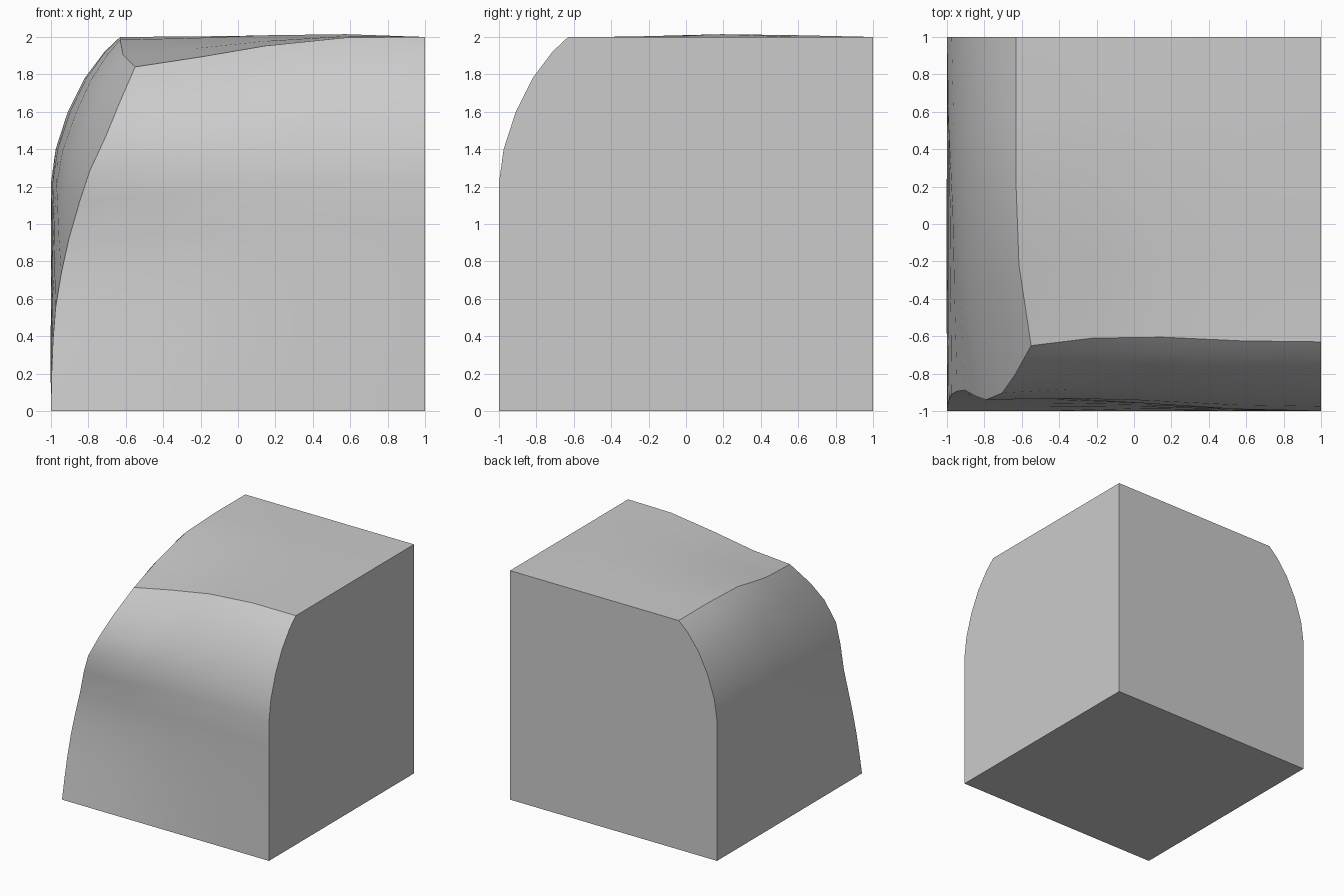
import bpy, bmesh
from mathutils import Vector as V

if "Cube" in bpy.data.objects:
    bpy.data.objects.remove(bpy.data.objects["Cube"])

# Rounded side profile (inset, height), ridge (x, y, z) and the two sagging top edges
PROFILE = [(1, 0), (1, .2), (1, .4), (1, .6), (1, .8), (1, 1), (1, 1.22), (.975, 1.4),
           (.91, 1.6), (.82, 1.78), (.715, 1.92), (.63, 2)]
RIDGE = [V(p) for p in ((-1, -1, 0), (-.995, -.95, .3), (-.97, -.9, .62), (-.91, -.885, .9),
         (-.83, -.93, 1.18), (-.79, -.94, 1.29), (-.71, -.91, 1.46), (-.65, -.83, 1.61),
         (-.55, -.65, 1.84))]
TOP_FRONT = [V(p) for p in ((-.55, -.65, 1.84), (-.22, -.61, 1.89), (.15, -.605, 1.953),
             (.58, -.625, 1.997), (1, -.63, 2))]
TOP_LEFT = [V(p) for p in ((-.55, -.65, 1.84), (-.615, -.22, 1.905), (-.63, .19, 1.985),
            (-.63, .59, 2), (-.63, 1, 2))]
TS = [z / 2 for _, z in PROFILE]


def at_height(path, z):
    for a, b in zip(path, path[1:]):
        if z <= b.z + 1e-6:
            return a.lerp(b, (z - a.z) / (b.z - a.z))
    return path[-1].copy()


def line(a, b, n=4):
    return [V(a).lerp(V(b), i / n) for i in range(n + 1)]


bm = bmesh.new()


def patch(bottom, top, left, right, ts, power):
    """Surface spanning four boundary curves; power sets how fast the left edge fades."""
    n = len(bottom) - 1
    rows = []
    for t, l, r in zip(ts, left, right):
        row = []
        for i in range(n + 1):
            w = (1 - i / n) ** power
            mix = lambda a, b: a * w + b * (1 - w)
            row.append(bm.verts.new(mix(l, r)
                       + (bottom[i] - mix(bottom[0], bottom[-1])) * (1 - t)
                       + (top[i] - mix(top[0], top[-1])) * t))
        rows.append(row)
    for a, b in zip(rows, rows[1:]):
        for i in range(n):
            bm.faces.new((a[i], a[i + 1], b[i + 1], b[i]))


def flat(points):
    bm.faces.new([bm.verts.new(p) for p in points])


ridge = [at_height(RIDGE, RIDGE[-1].z * t) for t in TS]
right_profile = [V((1, -d, z)) for d, z in PROFILE]
back_profile = [V((-d, 1, z)) for d, z in PROFILE]
front_base = line((-1, -1, 0), (1, -1, 0))
left_base = line((-1, -1, 0), (-1, 1, 0))
right_top = line((1, -.63, 2), (1, 1, 2))
back_top = line((-.63, 1, 2), (1, 1, 2))

# Curved front, left and top
patch(front_base, TOP_FRONT, ridge, right_profile, TS, 1.8)
patch(left_base, TOP_LEFT, ridge, back_profile, TS, 1.8)
patch(TOP_FRONT, back_top, TOP_LEFT, right_top, [i / 4 for i in range(5)], 1)

# Flat right, back and underside
flat(right_profile + right_top[1:] + [V((1, 1, 0))])
flat(back_profile + back_top[1:] + [V((1, 1, 0))])
flat(front_base + [V((1, 1, 0))] + left_base[:0:-1])

bmesh.ops.remove_doubles(bm, verts=bm.verts[:], dist=1e-4)
bmesh.ops.recalc_face_normals(bm, faces=bm.faces[:])
mesh = bpy.data.meshes.new("rounded_corner_block")
bm.to_mesh(mesh)
bm.free()
block = bpy.data.objects.new("rounded_corner_block", mesh)
bpy.context.collection.objects.link(block)
bpy.context.view_layer.objects.active = block
block.select_set(True)
bpy.ops.object.shade_smooth_by_angle(angle=.5)
